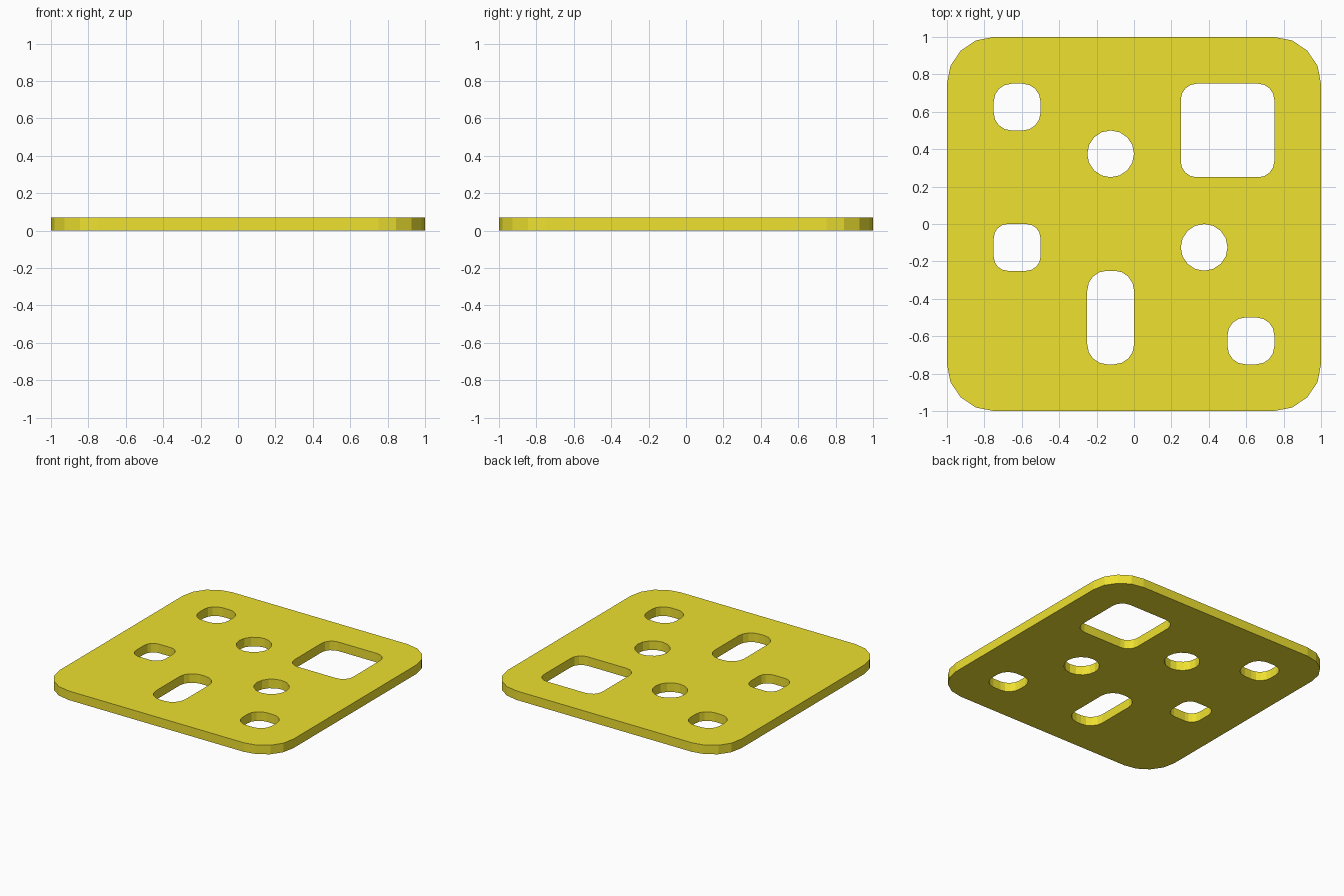
import bpy, bmesh, math

if "Cube" in bpy.data.objects:
    bpy.data.objects.remove(bpy.data.objects["Cube"])

THICK = 0.07

def rounded_rect(cx, cy, w, h, r, seg=4):
    """Outline of a rectangle with arc corners of radius r."""
    pts = []
    for i, (sx, sy) in enumerate([(1, 1), (-1, 1), (-1, -1), (1, -1)]):
        ox, oy = cx + sx * (w / 2 - r), cy + sy * (h / 2 - r)
        for k in range(seg + 1):
            a = math.pi / 2 * (i + k / seg)
            pts.append((ox + r * math.cos(a), oy + r * math.sin(a)))
    return pts

# Plate outline followed by its openings: centre, size, corner radius
outlines = [
    (0, 0, 2, 2, 0.25),                       # plate edge
    (-0.625, 0.625, 0.25, 0.25, 0.095),       # small square openings
    (-0.625, -0.125, 0.25, 0.25, 0.075),
    (0.625, -0.625, 0.25, 0.25, 0.095),
    (0.5, 0.5, 0.5, 0.5, 0.085),              # large square opening
    (-0.125, -0.5, 0.25, 0.5, 0.105),         # slot
    (-0.125, 0.375, 0.25, 0.25, 0.125),       # round openings
    (0.375, -0.125, 0.25, 0.25, 0.125),
]

# Filled and extruded 2D profile
curve = bpy.data.curves.new("plate_profile", 'CURVE')
curve.dimensions = '2D'
curve.fill_mode = 'BOTH'
curve.extrude = THICK / 2
for spec in outlines:
    pts = rounded_rect(*spec)
    spline = curve.splines.new('POLY')
    spline.points.add(len(pts) - 1)
    for p, (x, y) in zip(spline.points, pts):
        p.co = (x, y, THICK / 2, 1)
    spline.use_cyclic_u = True
plate = bpy.data.objects.new("perforated_plate", curve)
plate.location.z = THICK / 2
bpy.context.collection.objects.link(plate)
bpy.context.view_layer.objects.active = plate
plate.select_set(True)
bpy.ops.object.convert(target='MESH')
plate = bpy.context.object

# Weld caps to walls, and stand the plate on the ground
bm = bmesh.new()
bm.from_mesh(plate.data)
bmesh.ops.remove_doubles(bm, verts=bm.verts, dist=0.0005)
bmesh.ops.recalc_face_normals(bm, faces=bm.faces)
low = min(v.co.z for v in bm.verts)
for v in bm.verts:
    v.co.z -= low
for f in bm.faces:
    f.smooth = False
bm.to_mesh(plate.data)
bm.free()
plate.location.z = 0

# Yellow finish
mat = bpy.data.materials.new("yellow")
mat.diffuse_color = (0.85, 0.75, 0.03, 1)
mat.use_nodes = True
mat.node_tree.nodes["Principled BSDF"].inputs["Base Color"].default_value = mat.diffuse_color
plate.data.materials.clear()
plate.data.materials.append(mat)
